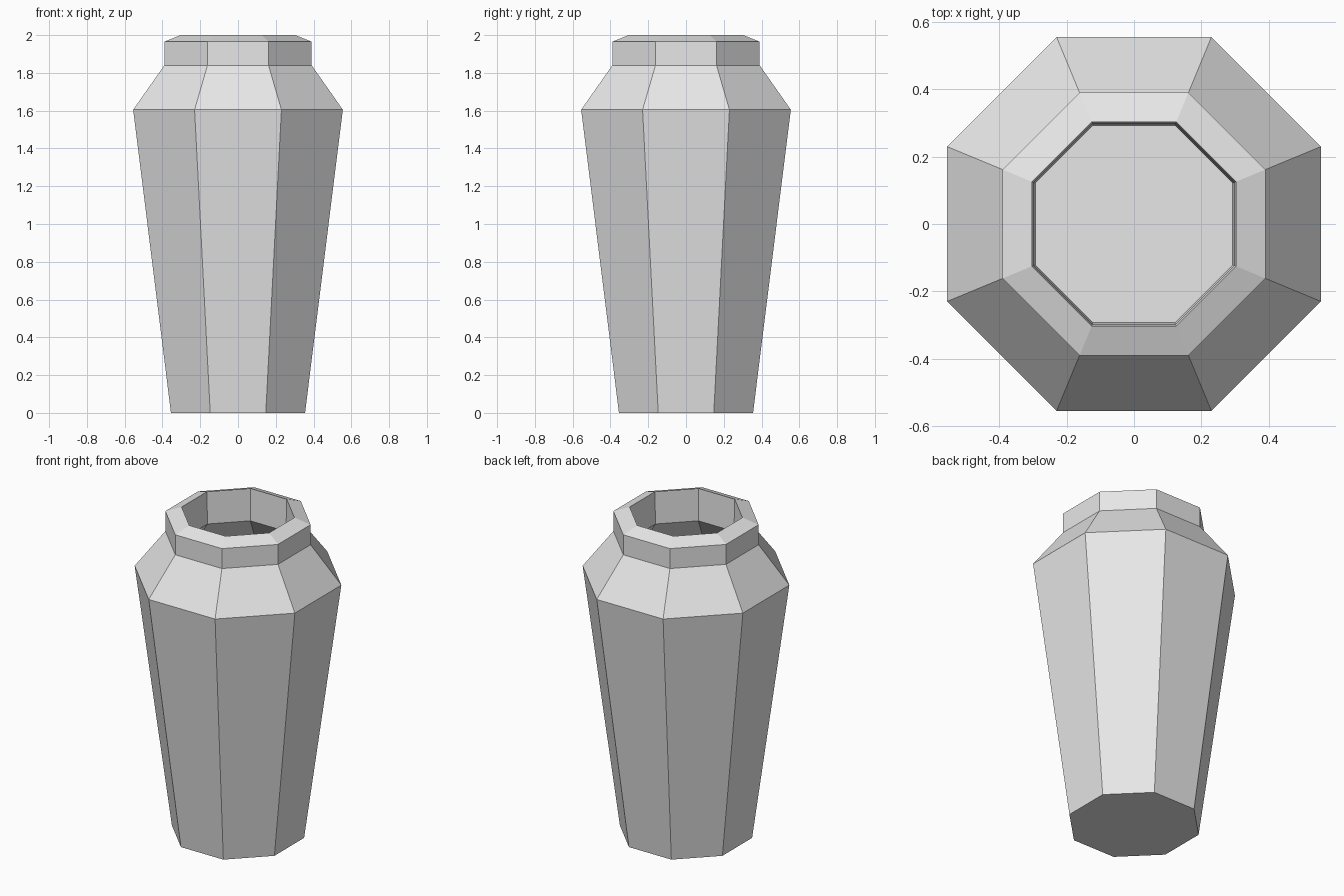
import bpy
import bmesh
import math

SIDES = 8

# Remove the default cube
cube = bpy.data.objects.get("Cube")
if cube:
    bpy.data.objects.remove(cube, do_unlink=True)

# Single plain grey
grey = bpy.data.materials.new("plain_grey")
grey.use_nodes = True
colour = (0.8, 0.8, 0.8, 1.0)
grey.diffuse_color = colour
for node in grey.node_tree.nodes:
    if node.type == "BSDF_PRINCIPLED":
        node.inputs["Base Color"].default_value = colour

# Wall section as (distance to flat side, height), from outer base
# over the rim and down to the inner floor
section = [
    (0.355, 0.0),
    (0.555, 1.605),
    (0.39, 1.84),
    (0.39, 1.965),
    (0.303, 2.0),
    (0.298, 1.80),
    (0.46, 1.575),
    (0.293, 0.07),
]


def add_ring(bm, flat_distance, height):
    """Octagon with one flat side turned to the front."""
    radius = flat_distance / math.cos(math.pi / SIDES)
    ring = []
    for i in range(SIDES):
        angle = math.tau * (i + 0.5) / SIDES
        ring.append(bm.verts.new((radius * math.cos(angle),
                                  radius * math.sin(angle), height)))
    return ring


# Hollow faceted vase
bm = bmesh.new()
rings = [add_ring(bm, d, z) for d, z in section]
for low, high in zip(rings, rings[1:]):
    for i in range(SIDES):
        j = (i + 1) % SIDES
        bm.faces.new((low[i], low[j], high[j], high[i]))
bm.faces.new(rings[0][::-1])  # underside
bm.faces.new(rings[-1])       # inner floor
bmesh.ops.recalc_face_normals(bm, faces=bm.faces)

mesh = bpy.data.meshes.new("vase")
bm.to_mesh(mesh)
bm.free()
mesh.materials.append(grey)
vase = bpy.data.objects.new("vase", mesh)
bpy.context.collection.objects.link(vase)
